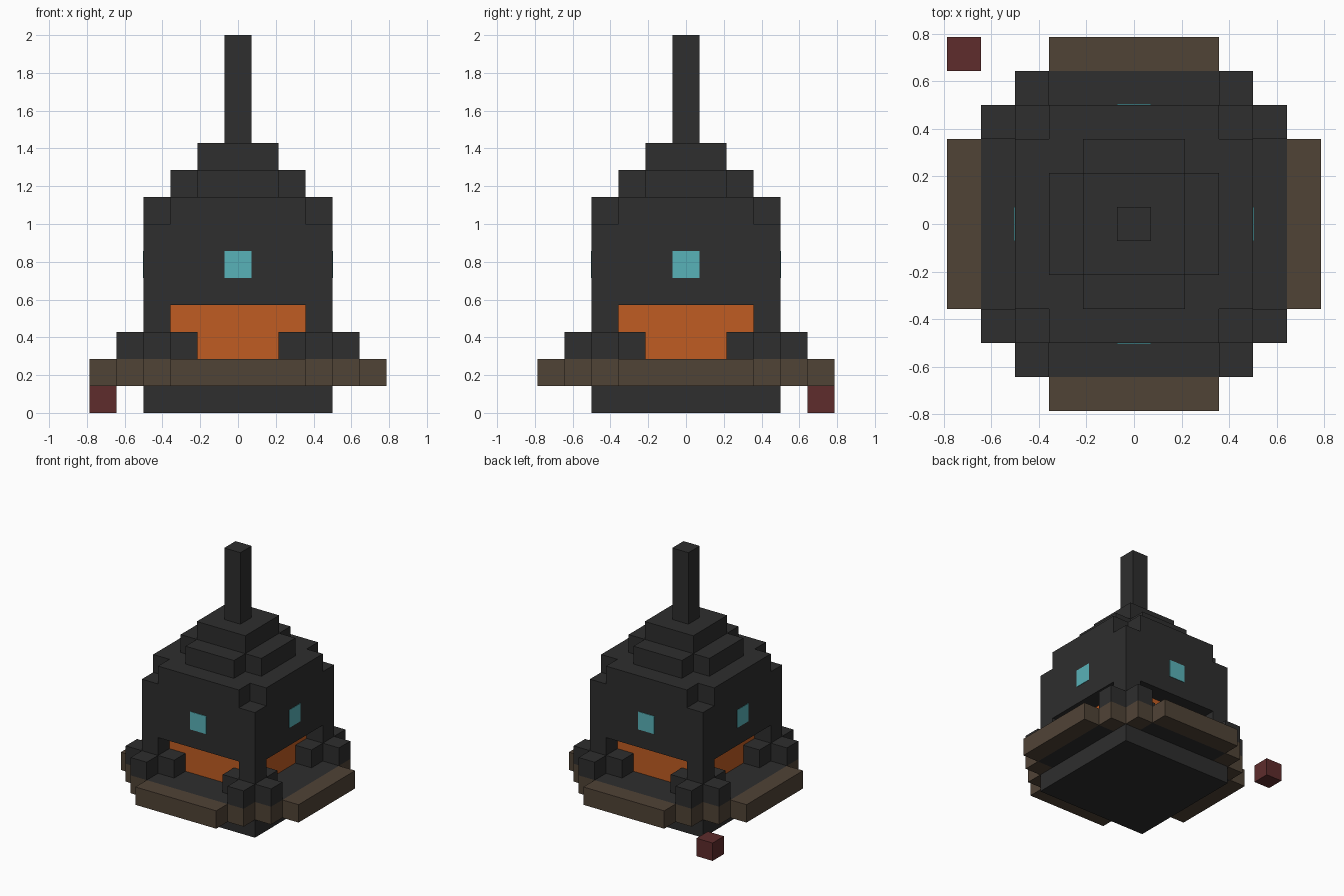
import bpy
import bmesh
from mathutils import Matrix, Vector

U = 1 / 7  # edge length of one block

if "Cube" in bpy.data.objects:
    bpy.data.objects.remove(bpy.data.objects["Cube"], do_unlink=True)


def material(name, hex_code):
    """Flat material from an sRGB hex colour."""
    channels = [int(hex_code[i:i + 2], 16) / 255 for i in (0, 2, 4)]
    linear = [c / 12.92 if c < 0.04045 else ((c + 0.055) / 1.055) ** 2.4 for c in channels]
    mat = bpy.data.materials.new(name)
    mat.use_nodes = True
    mat.diffuse_color = (*linear, 1)
    bsdf = mat.node_tree.nodes["Principled BSDF"]
    bsdf.inputs["Base Color"].default_value = (*linear, 1)
    bsdf.inputs["Roughness"].default_value = 0.9
    return mat


def finish(name, bm, mat):
    bmesh.ops.recalc_face_normals(bm, faces=bm.faces)
    mesh = bpy.data.meshes.new(name)
    bm.to_mesh(mesh)
    bm.free()
    mesh.materials.append(mat)
    obj = bpy.data.objects.new(name, mesh)
    bpy.context.collection.objects.link(obj)
    return obj


def boxes(name, mat, specs, turns=1):
    """Boxes given as (centre, size) in blocks, repeated by quarter turns."""
    bm = bmesh.new()
    for k in range(turns):
        spin = Matrix.Rotation(k * 1.5707963, 4, "Z")
        for centre, size in specs:
            place = Matrix.Translation(Vector(centre) * U)
            scale = Matrix.Diagonal((*(Vector(size) * U), 1))
            bmesh.ops.create_cube(bm, size=1, matrix=spin @ place @ scale)
    return finish(name, bm, mat)


def stepped_slab(name, mat, corners, z0, z1):
    """Slab with a four-way symmetric stepped outline.
    corners: outer corners of one quadrant, from the x axis to the y axis."""
    quarter = []
    for i, (x, y) in enumerate(corners):
        quarter.append((x, y))
        if i + 1 < len(corners):
            quarter.append((corners[i + 1][0], y))
    outline = []
    for _ in range(4):
        outline += quarter
        quarter = [(-y, x) for x, y in quarter]
    bm = bmesh.new()
    face = bm.faces.new([bm.verts.new((x * U, y * U, z0 * U)) for x, y in outline])
    top = bmesh.ops.extrude_face_region(bm, geom=[face], use_keep_orig=True)["geom"]
    moved = [v for v in top if isinstance(v, bmesh.types.BMVert)]
    bmesh.ops.translate(bm, verts=moved, vec=(0, 0, (z1 - z0) * U))
    return finish(name, bm, mat)


dark = material("charcoal", "2E2E2E")
brown = material("dark brown", "504336")
orange = material("glowing orange", "C05C22")
cyan = material("pale cyan", "59B2B8")
red = material("deep red", "5E2C2C")

# Foot and ledge
stepped_slab("foot", dark, [(3.5, 3.5)], 0, 1)
stepped_slab("ledge_floor", dark, [(4.5, 2.5), (3.5, 3.5), (2.5, 4.5)], 1, 2)
boxes("ledge_rim", brown, [
    ((0, -5, 1.5), (5, 1, 1)),
    ((3, -4, 1.5), (1, 1, 1)),
    ((-3, -4, 1.5), (1, 1, 1)),
], 4)

# Glowing core behind four openings
stepped_slab("glowing_core", orange, [(2.5, 2.5)], 2, 4)
boxes("corner_post", dark, [((3, -3, 3), (1, 1, 2))], 4)
boxes("opening_jamb", dark, [((s * 2, -3, 2.5), (1, 1, 1)) for s in (-1, 1)], 4)
boxes("ledge_block", dark, [((s * 3, -4, 2.5), (1, 1, 1)) for s in (-1, 1)], 4)

# Upper body and stepped roof
stepped_slab("upper_body", dark, [(3.5, 3.5)], 4, 7)
stepped_slab("shoulder", dark, [(3.5, 2.5), (2.5, 3.5)], 7, 8)
stepped_slab("roof_lower", dark, [(2.5, 1.5), (1.5, 2.5)], 8, 9)
stepped_slab("roof_upper", dark, [(1.5, 1.5)], 9, 10)
stepped_slab("spire", dark, [(0.5, 0.5)], 10, 14)

# Small window on each side
boxes("window", cyan, [((0, -3.5, 5.5), (1, 0.05, 1))], 4)

# Loose block beside the back right corner
boxes("loose_block", red, [((-5, 5, 0.5), (1, 1, 1))])
